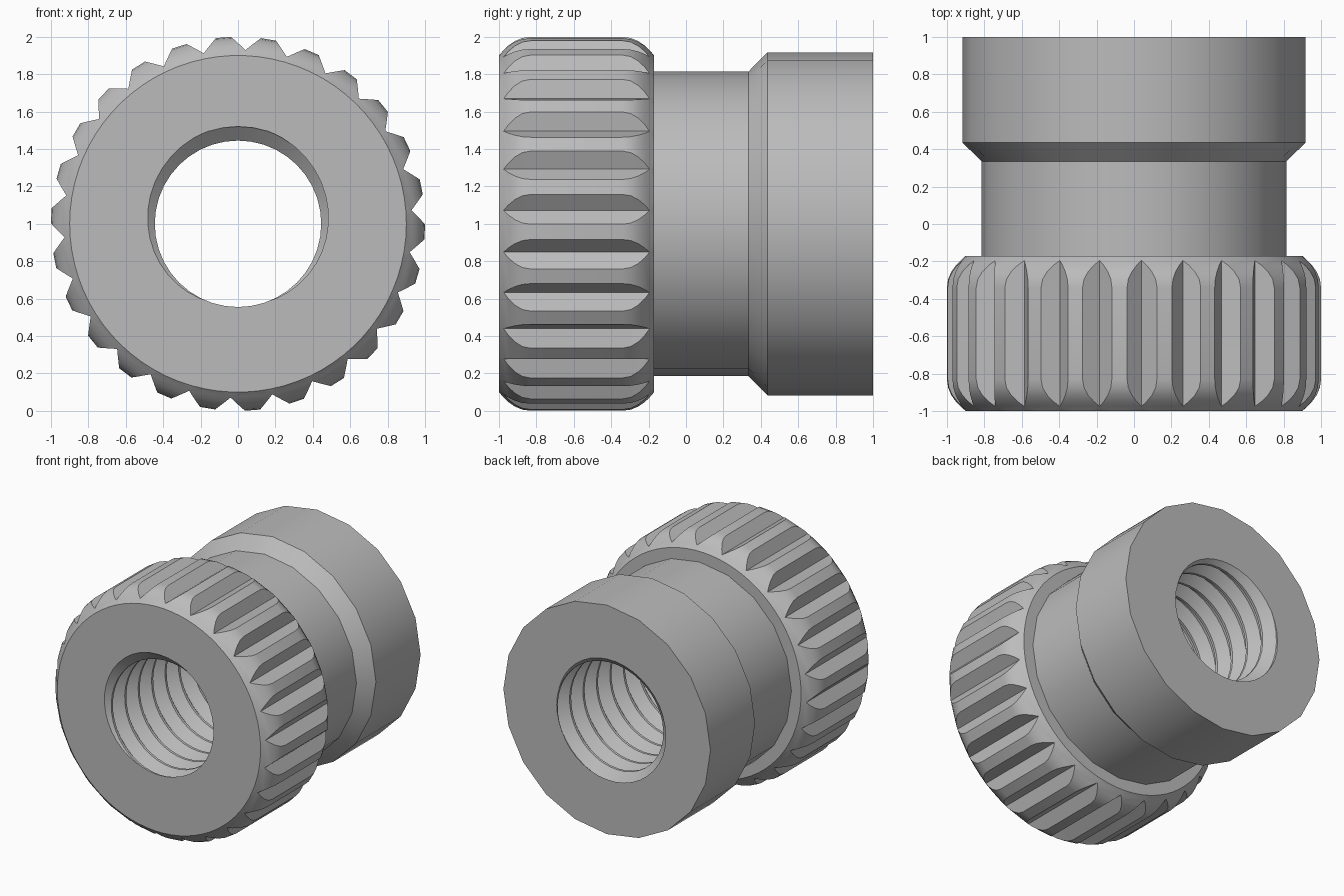
import bpy, bmesh
from math import sin, cos, asin, pi, tau

cube = bpy.data.objects.get("Cube")
if cube:
    bpy.data.objects.remove(cube)

steel = bpy.data.materials.new("grey_steel")
steel.use_nodes = True
GREY = (0.5, 0.5, 0.5, 1)
steel.diffuse_color = GREY
steel.node_tree.nodes["Principled BSDF"].inputs["Base Color"].default_value = GREY

GROOVES = 26
PHASE = 0.043          # angle of the first groove
VALLEY = 0.93          # radius at the bottom of a groove
HALF_WIDTH = 0.08      # half a groove's width at the rim
SIDES = 20             # sides of the plain barrel
PITCH, MINOR, MAJOR = 0.17, 0.445, 0.52


def point(radius, angle, y):
    """Point around the y axis, measured clockwise from the top."""
    return (radius * sin(angle), y, 1 + radius * cos(angle))


def plain_ring(y, radius):
    return [point(radius, tau * i / SIDES, y) for i in range(SIDES)]


def grooved_ring(y, radius):
    """Circle notched by V grooves wherever it lies outside the valley radius."""
    ring = []
    depth = max(0, radius - VALLEY)
    spread = asin(HALF_WIDTH * depth / (1 - VALLEY) / radius)
    if depth == 0:
        spread = 0.0 if radius == VALLEY else tau / GROOVES / 3
    for i in range(GROOVES):
        a = PHASE + tau * i / GROOVES
        ring += [point(radius, a - spread, y),
                 point(min(radius, VALLEY), a, y),
                 point(radius, a + spread, y)]
    return ring


def skin(bm, rings, closed=True):
    """Join successive rings with quads facing away from the axis."""
    rows = [[bm.verts.new(p) for p in ring] for ring in rings]
    for a, b in zip(rows, rows[1:]):
        n = len(a)
        for i in range(n if closed else n - 1):
            j = (i + 1) % n
            bm.faces.new((a[i], a[j], b[j], b[i]))


def finish(name, bm):
    mesh = bpy.data.meshes.new(name)
    bm.to_mesh(mesh)
    bm.free()
    obj = bpy.data.objects.new(name, mesh)
    bpy.context.collection.objects.link(obj)
    mesh.materials.append(steel)
    bpy.ops.object.select_all(action='DESELECT')
    obj.select_set(True)
    bpy.context.view_layer.objects.active = obj
    bpy.ops.object.shade_smooth_by_angle()
    return obj


# Knurled head: rounded rims, V grooves, and the shoulder behind it
front, back = -1.0, -0.17
rim = [(0, 0.9), (0.025, VALLEY), (0.05, 0.953), (0.085, 0.977), (0.125, 0.994), (0.17, 1.0)]
profile = [(front + d, r) for d, r in rim] + [(back - d, r) for d, r in reversed(rim)]
profile.append((back, 0.78))
bm = bmesh.new()
skin(bm, [grooved_ring(y, r) for y, r in profile])
bmesh.ops.remove_doubles(bm, verts=bm.verts, dist=0.0001)
bmesh.ops.recalc_face_normals(bm, faces=bm.faces)
top = max(bm.faces, key=lambda f: f.calc_center_median().z)
if top.normal.z < 0:
    bmesh.ops.reverse_faces(bm, faces=bm.faces)
finish("knurled_head", bm)

# Barrel: neck, chamfer and plain rear collar
barrel = [(back - 0.02, 0.815), (0.335, 0.815), (0.435, 0.917), (1.0, 0.917)]
bm = bmesh.new()
skin(bm, [plain_ring(y, r) for y, r in barrel])
bmesh.ops.recalc_face_normals(bm, faces=bm.faces)
top = max(bm.faces, key=lambda f: f.calc_center_median().z)
if top.normal.z < 0:
    bmesh.ops.reverse_faces(bm, faces=bm.faces)
finish("barrel", bm)

# Threaded bore: helical V thread trimmed flush, with both end faces
thread = [(-0.06, MINOR), (0.06, MINOR), (0.44, MAJOR), (0.56, MAJOR)]
steps = 40
bm = bmesh.new()
sweep = []
for i in range(steps + 1):
    turn = i / steps
    row = [point(r, tau * turn, -1 + PITCH * (k + t - 0.5 + turn))
           for k in range(-2, 15) for t, r in thread]
    sweep.append(row)
skin(bm, sweep, closed=False)
bmesh.ops.remove_doubles(bm, verts=bm.verts, dist=0.0001)
for end in (-1, 1):
    bmesh.ops.bisect_plane(bm, geom=bm.verts[:] + bm.edges[:] + bm.faces[:], dist=0.00001,
                           plane_co=(0, end, 0), plane_no=(0, end, 0), clear_outer=True)
bmesh.ops.remove_doubles(bm, verts=bm.verts, dist=0.0001)
for f in bm.faces:
    c = f.calc_center_median()
    f.normal_update()
    if f.normal.x * c.x + f.normal.z * (c.z - 1) > 0:
        f.normal_flip()
for end, ring in ((-1, grooved_ring(-1, 0.9)), (1, plain_ring(1, 0.917))):
    inner = [e for e in bm.edges if e.is_boundary
             and all(abs(v.co.y - end) < 0.001 for v in e.verts)]
    verts = [bm.verts.new(p) for p in ring]
    outer = [bm.edges.new((verts[i - 1], verts[i])) for i in range(len(verts))]
    fill = bmesh.ops.triangle_fill(bm, edges=inner + outer, use_beauty=True, normal=(0, end, 0))
    for f in fill["geom"]:
        if isinstance(f, bmesh.types.BMFace):
            f.normal_update()
            if f.normal.y * end < 0:
                f.normal_flip()
finish("threaded_bore", bm)
